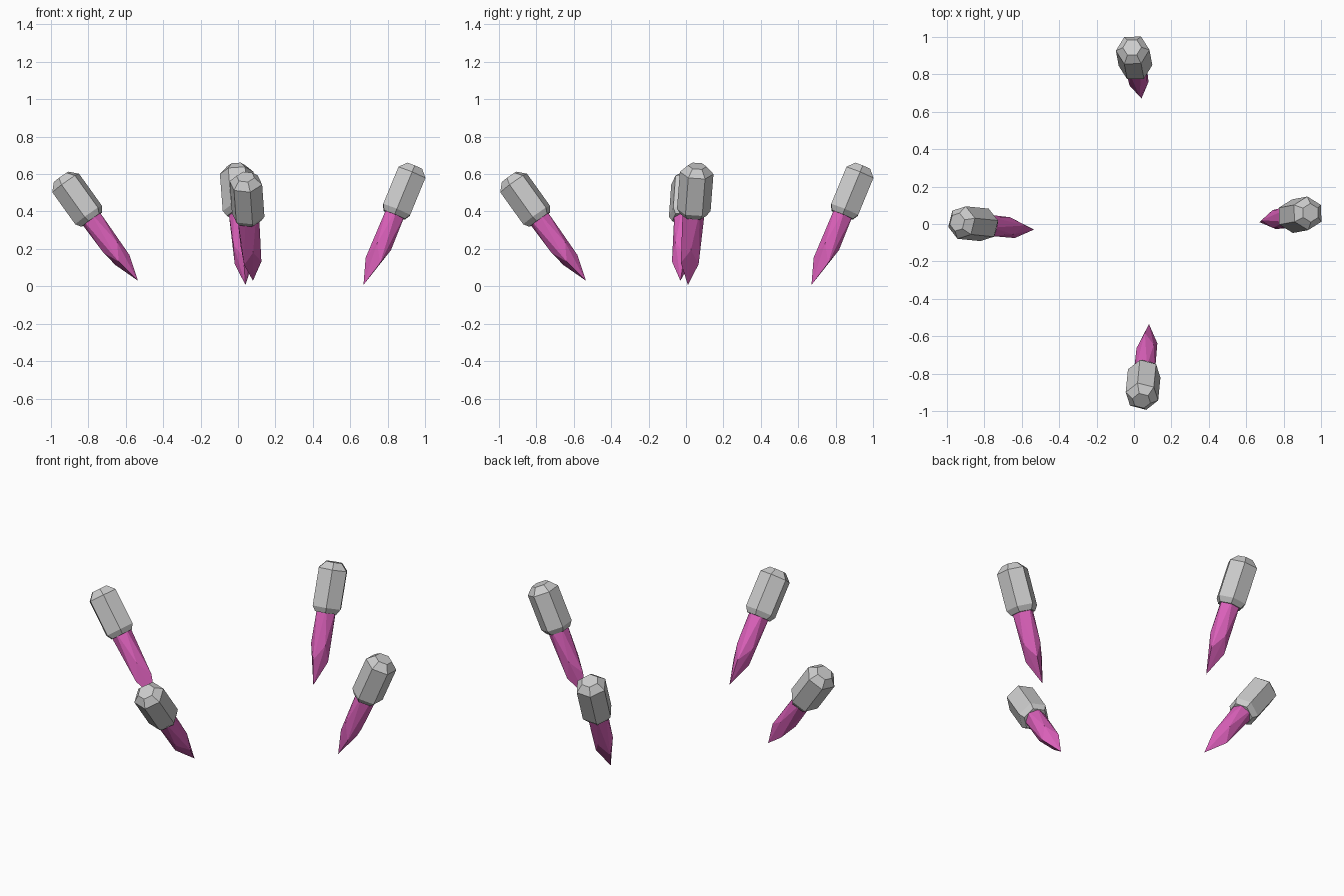
import bpy, bmesh, math
from mathutils import Vector, Matrix

if "Cube" in bpy.data.objects:
    bpy.data.objects.remove(bpy.data.objects["Cube"])

SIDES = 6
pink = bpy.data.materials.new("pink_crystal")
pink.diffuse_color = (0.72, 0.12, 0.5, 1)
pink.use_nodes = True
pink.node_tree.nodes["Principled BSDF"].inputs["Base Color"].default_value = pink.diffuse_color


def ring(bm, r, z, phase, zig=0.0):
    """Hexagonal ring; zig lifts and lowers alternate corners."""
    out = []
    for i in range(SIDES):
        a = math.radians(phase) + math.tau * i / SIDES
        h = z + (zig if i % 2 == 0 else -zig)
        out.append(bm.verts.new((r * math.cos(a), r * math.sin(a), h)))
    return out


def finish(bm, name, matrix, mat=None):
    bmesh.ops.recalc_face_normals(bm, faces=bm.faces)
    me = bpy.data.meshes.new(name)
    bm.to_mesh(me)
    bm.free()
    me.transform(matrix)
    ob = bpy.data.objects.new(name, me)
    bpy.context.collection.objects.link(ob)
    if mat:
        me.materials.append(mat)


def crystal(name, matrix, phase, tip_x):
    # Pointed crystal with a twisted band of triangles above the tip
    bm = bmesh.new()
    tip = bm.verts.new((tip_x, 0, 0))
    low = ring(bm, 0.055, 0.185, phase, 0.045)
    high = ring(bm, 0.06, 0.45, phase + 30)
    for i in range(SIDES):
        j = (i + 1) % SIDES
        bm.faces.new((tip, low[j], low[i]))
        bm.faces.new((low[i], low[j], high[i]))
        bm.faces.new((low[j], high[j], high[i]))
    bm.faces.new(high)
    finish(bm, name, matrix, pink)


def cap(name, matrix, phase, length):
    # Chamfered hexagonal holder
    bm = bmesh.new()
    profile = [(0.07, 0.41), (0.09, 0.44), (0.09, length - 0.04), (0.05, length)]
    rings = [ring(bm, r, z, phase) for r, z in profile]
    for a, b in zip(rings, rings[1:]):
        for i in range(SIDES):
            j = (i + 1) % SIDES
            bm.faces.new((a[i], a[j], b[j], b[i]))
    bm.faces.new(rings[0])
    bm.faces.new(rings[-1])
    finish(bm, name, matrix)


def spike(name, base, top, cap_phase, crystal_phase, tip_x, turn):
    base, top = Vector(base), Vector(top)
    z = (top - base).normalized()
    x = Vector((0, 1, 0)).cross(z).normalized()
    y = z.cross(x)
    m = Matrix((x, y, z)).transposed().to_4x4()
    m = turn @ Matrix.Translation(base) @ m
    crystal(name + "_crystal", m, crystal_phase, tip_x)
    cap(name + "_cap", m, cap_phase, (top - base).length)


# Two leaning spikes, repeated with a quarter turn
quarter = Matrix.Translation((0.05, 0, 0)) @ Matrix.Rotation(math.pi / 2, 4, 'Z')
for names, turn in ((("right", "left"), Matrix.Identity(4)),
                    (("back", "front"), quarter)):
    spike(names[0], (0.68, 0.01, 0.003), (0.944, 0.06, 0.643), 30, 0, -0.01, turn)
    spike(names[1], (-0.543, -0.03, 0.024), (-0.945, 0.01, 0.585), 15, 195, 0.01, turn)
